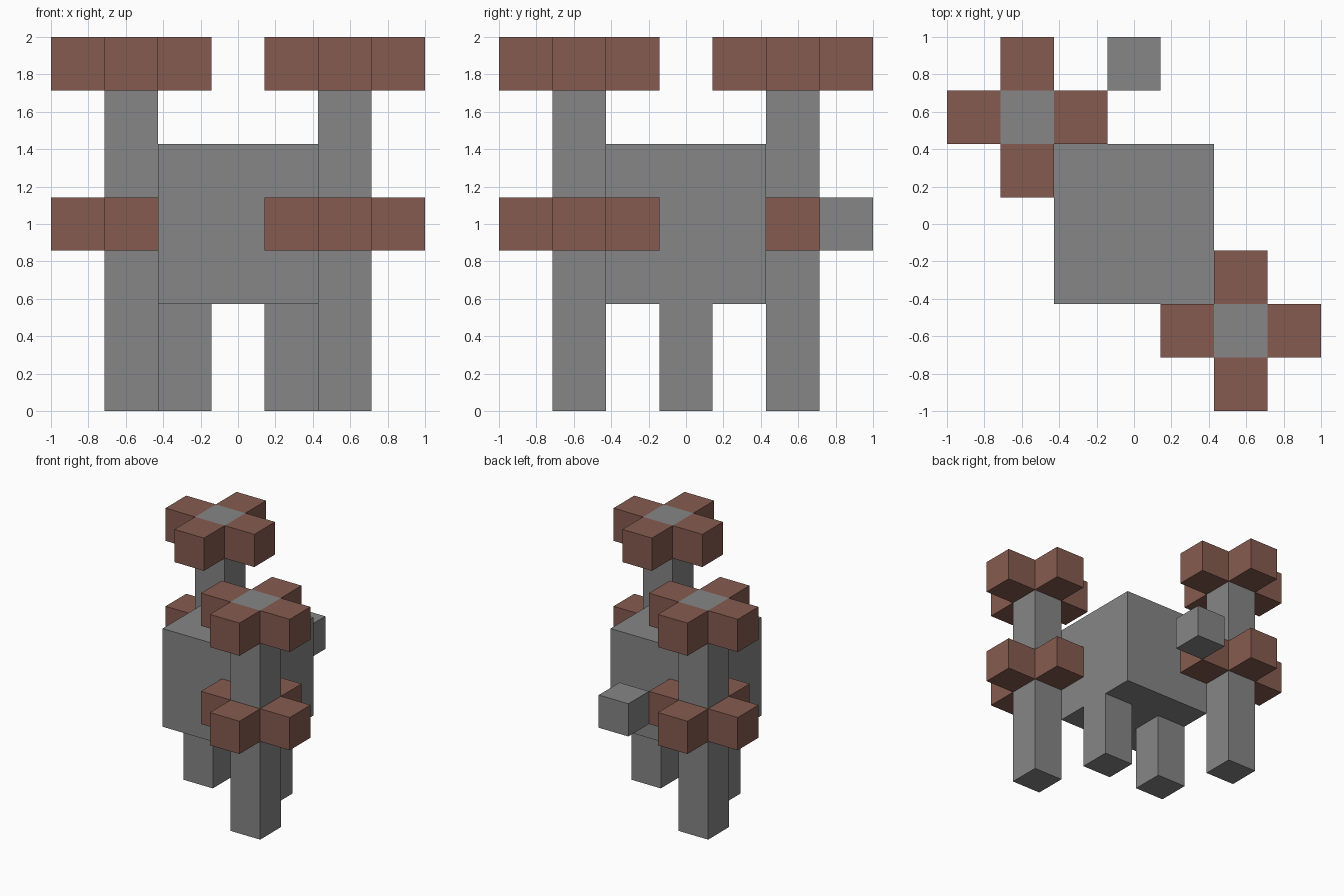
import bpy
from mathutils import Vector

default = bpy.data.objects.get("Cube")
if default:
    bpy.data.objects.remove(default, do_unlink=True)

U = 2 / 7  # side of one block


def material(name, colour):
    mat = bpy.data.materials.new(name)
    mat.use_nodes = True
    mat.diffuse_color = colour
    mat.node_tree.nodes["Principled BSDF"].inputs["Base Color"].default_value = colour
    return mat


grey = material("stone grey", (0.238, 0.238, 0.238, 1))
brown = material("reddish brown", (0.238, 0.105, 0.08, 1))


def box(name, mat, centre, size):
    """Box in block units; centre z is measured from the ground."""
    bpy.ops.mesh.primitive_cube_add(size=1, location=Vector(centre) * U)
    obj = bpy.context.object
    obj.name = name
    for v in obj.data.vertices:
        v.co = Vector(c * s * U for c, s in zip(v.co, size))
    obj.data.materials.append(mat)
    return obj


# Body and the detached tail block behind it
box("body", grey, (0, 0, 3.5), (3, 3, 3))
box("tail", grey, (0, 3, 3.5), (1, 1, 1))

# Short legs under the body, tall posts on opposite corners
for side, s in (("left", 1), ("right", -1)):
    box(f"{side}_leg", grey, (s, 0, 1), (1, 1, 2))
    x, y = 2 * s, -2 * s
    box(f"{side}_post", grey, (x, y, 3.5), (1, 1, 7))

    # Cross of four blocks around each post, at mid height and at the top
    for level, z in (("middle", 3.5), ("top", 6.5)):
        for way, dx, dy in (("left", 1, 0), ("right", -1, 0),
                            ("back", 0, 1), ("front", 0, -1)):
            box(f"{side}_post_{level}_{way}_block", brown,
                (x + dx, y + dy, z), (1, 1, 1))
